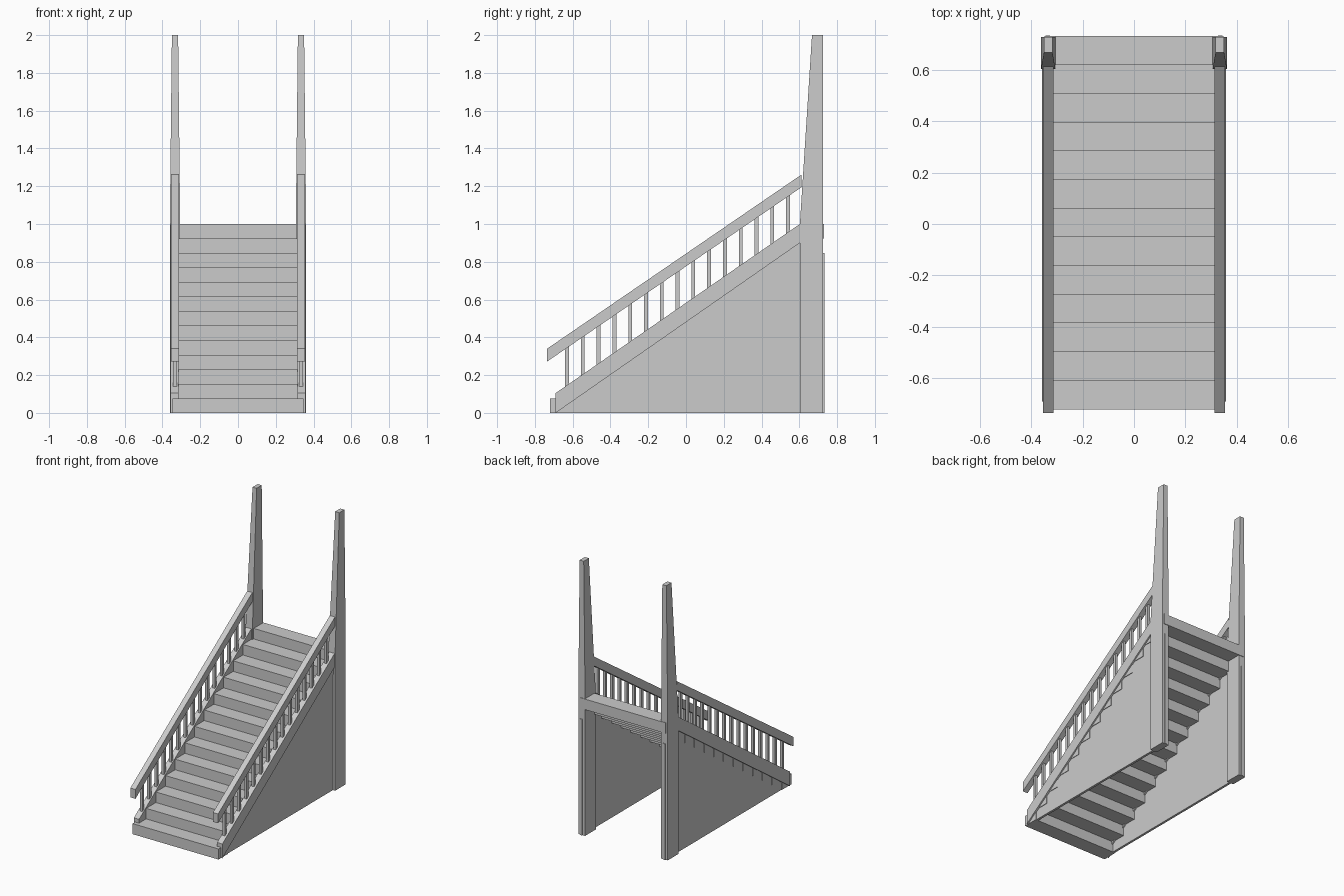
import bpy

if "Cube" in bpy.data.objects:
    bpy.data.objects.remove(bpy.data.objects["Cube"], do_unlink=True)

grey = bpy.data.materials.new("plain_grey")
grey.use_nodes = True
grey.diffuse_color = (0.6, 0.6, 0.6, 1)
grey.node_tree.nodes["Principled BSDF"].inputs["Base Color"].default_value = (0.6, 0.6, 0.6, 1)

STEPS = 13
RISE = 1 / STEPS
FRONT, BACK = -0.72, 0.73
RUN = (BACK - FRONT) / STEPS


def build(name, verts, faces):
    mesh = bpy.data.meshes.new(name)
    mesh.from_pydata(verts, [], faces)
    mesh.materials.append(grey)
    obj = bpy.data.objects.new(name, mesh)
    bpy.context.collection.objects.link(obj)
    return obj


def extrude_x(name, profile, x0, x1):
    """Solid from a counter-clockwise (y, z) profile, extruded from x0 to x1."""
    n = len(profile)
    verts = [(x, y, z) for x in (x0, x1) for y, z in profile]
    faces = [tuple(reversed(range(n))), tuple(range(n, 2 * n))]
    faces += [(i, (i + 1) % n, n + (i + 1) % n, n + i) for i in range(n)]
    return build(name, verts, faces)


def box_profile(y0, y1, z0, z1):
    return [(y0, z0), (y1, z0), (y1, z1), (y0, z1)]


def both_sides(name, profile, x0, x1):
    extrude_x("left_" + name, profile, x0, x1)
    extrude_x("right_" + name, profile, -x1, -x0)


# Steps: full-width blocks stacked diagonally, leaving a stepped underside
for i in range(STEPS):
    y = FRONT + i * RUN
    extrude_x(f"step_{i + 1}", box_profile(y, y + RUN, i * RISE, (i + 1) * RISE), -0.347, 0.347)

# Side walls filling the space under the steps
wall = [(FRONT + RUN, 0), (BACK + 0.002, 0)]
for i in range(STEPS - 1, 0, -1):
    z = min(i, STEPS - 2) * RISE
    wall += [(FRONT + (i + 1) * RUN + (0.002 if i == STEPS - 1 else 0), z),
             (FRONT + i * RUN, z)]
# drop the duplicate corner where the last two levels meet
wall = [p for i, p in enumerate(wall) if p != wall[i - 1]]
both_sides("side_wall", wall, 0.326, 0.343)

# Sloping stringers
both_sides("stringer", [(-0.69, 0), (0.61, 0.905), (0.61, 1.005), (-0.69, 0.105)], 0.315, 0.357)

# Handrails with plumb-cut ends
both_sides("handrail", [(-0.735, 0.272), (0.612, 1.195), (0.612, 1.262), (-0.735, 0.34)], 0.313, 0.354)

# Balusters between stringer and handrail
slope = 0.69
for i in range(15):
    y = -0.63 + i * 0.0836
    low = 0.08 + slope * (y + 0.69)
    high = 0.295 + slope * (y + 0.735)
    both_sides(f"baluster_{i + 1}", box_profile(y - 0.01, y + 0.01, low, high), 0.324, 0.343)


# Tall posts: straight to the landing, then tapering upward
def post(name, side):
    rings = [(0.306, 0.361, 0.603, 0.726, 0),
             (0.306, 0.361, 0.603, 0.726, 1),
             (0.317, 0.35, 0.667, 0.726, 2)]
    verts = []
    for x0, x1, y0, y1, z in rings:
        xs = (x0, x1) if side > 0 else (-x1, -x0)
        verts += [(xs[0], y0, z), (xs[1], y0, z), (xs[1], y1, z), (xs[0], y1, z)]
    faces = [(3, 2, 1, 0), (8, 9, 10, 11)]
    for r in (0, 4):
        faces += [(r + k, r + (k + 1) % 4, r + 4 + (k + 1) % 4, r + 4 + k) for k in range(4)]
    build(name, verts, faces)


post("left_post", 1)
post("right_post", -1)
